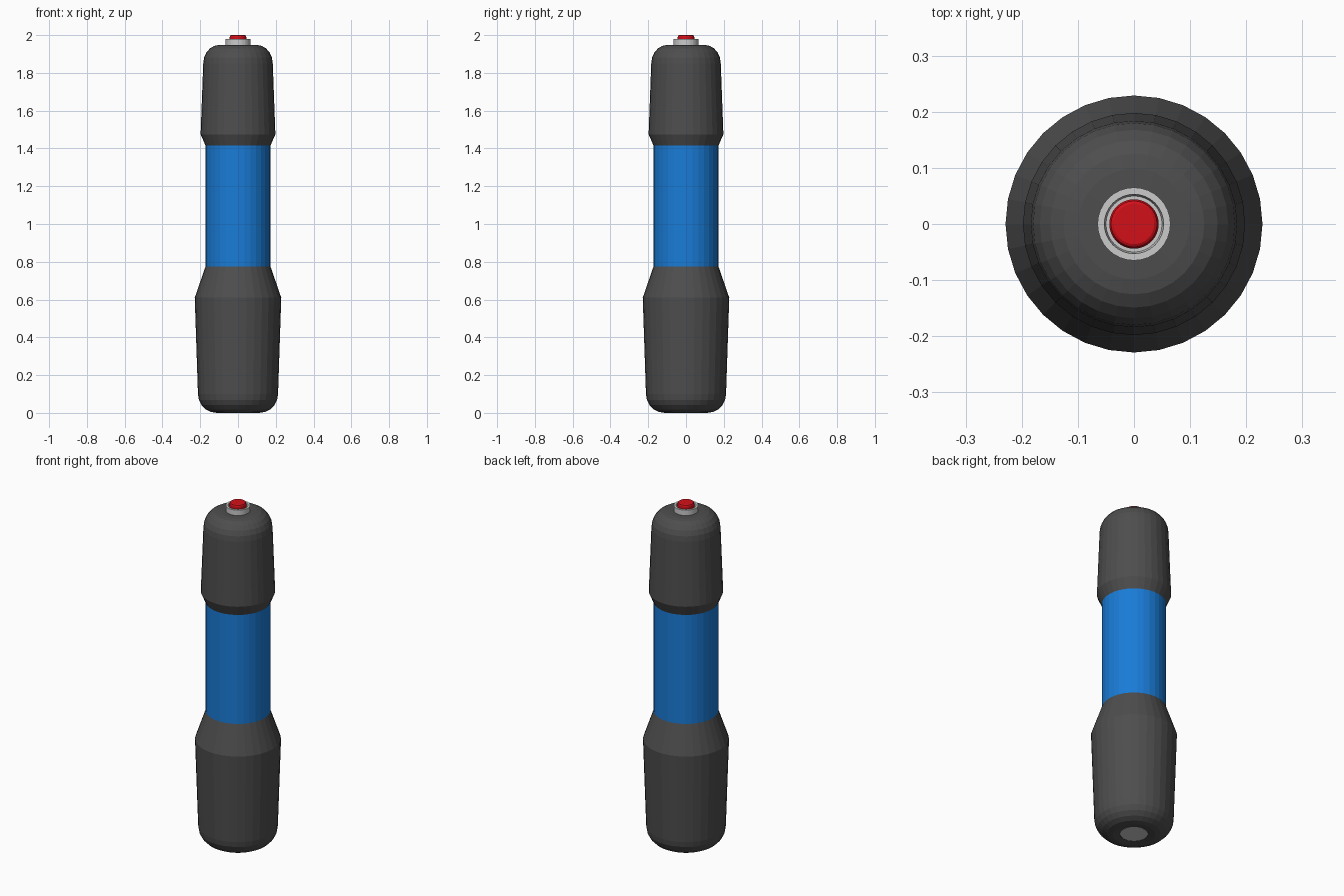
import bpy, bmesh, math

if "Cube" in bpy.data.objects:
    bpy.data.objects.remove(bpy.data.objects["Cube"])

SEG = 32


def material(name, color):
    m = bpy.data.materials.new(name)
    m.diffuse_color = color
    m.use_nodes = True
    m.node_tree.nodes["Principled BSDF"].inputs["Base Color"].default_value = m.diffuse_color
    return m


def lathe(name, profile, mat=None):
    """Revolve (radius, z) points, listed bottom to top, around the z axis."""
    bm = bmesh.new()
    rings = []
    for r, z in profile:
        if r == 0:
            rings.append([bm.verts.new((0, 0, z))] * SEG)
        else:
            rings.append([bm.verts.new((r * math.cos(2 * math.pi * i / SEG),
                                        r * math.sin(2 * math.pi * i / SEG), z))
                          for i in range(SEG)])
    for a, b in zip(rings, rings[1:]):
        for i in range(SEG):
            j = (i + 1) % SEG
            quad = list(dict.fromkeys((a[i], a[j], b[j], b[i])))
            bm.faces.new(quad)
    bmesh.ops.recalc_face_normals(bm, faces=bm.faces)
    mesh = bpy.data.meshes.new(name)
    bm.to_mesh(mesh)
    bm.free()
    ob = bpy.data.objects.new(name, mesh)
    bpy.context.collection.objects.link(ob)
    if mat:
        mesh.materials.append(mat)
    return ob


def corner(r, z, dr, dz, steps=5):
    """Quarter-ellipse shoulder from (r, z) inward by dr and along z by dz."""
    return [(r - dr * (1 - math.cos(t)), z + dz * math.sin(t))
            for t in (math.pi / 2 * k / steps for k in range(steps + 1))]


dark = material("dark_rubber", (0.075, 0.075, 0.075, 1))
blue = material("blue_body", (0.01, 0.20, 0.68, 1))
red = material("red_button", (0.65, 0.005, 0.01, 1))

# lower grip with rounded base and small recess underneath
lathe("lower_grip",
      [(0, 0.012), (0.075, 0.012), (0.075, 0.005)]
      + corner(0.212, 0.10, 0.10, -0.10)[::-1]
      + [(0.229, 0.61), (0.172, 0.775), (0, 0.775)], dark)

# plate set in the base
lathe("base_plate", [(0, 0.005), (0.074, 0.005), (0.074, 0.02), (0, 0.02)])

# central tube
lathe("body_tube", [(0, 0.76), (0.172, 0.76), (0.172, 1.43), (0, 1.43)], blue)

# upper cap with domed shoulder
lathe("upper_cap",
      [(0, 1.415), (0.172, 1.415), (0.198, 1.475)]
      + corner(0.184, 1.85, 0.085, 0.098)
      + [(0, 1.95)], dark)

# collar around the button
lathe("button_collar",
      [(0, 1.94), (0.065, 1.94), (0.065, 1.98), (0.053, 1.98),
       (0.050, 1.965), (0, 1.965)])

# push button
lathe("push_button",
      [(0, 1.96), (0.044, 1.96), (0.044, 1.990), (0.041, 1.997),
       (0.036, 2.0), (0, 2.0)], red)
